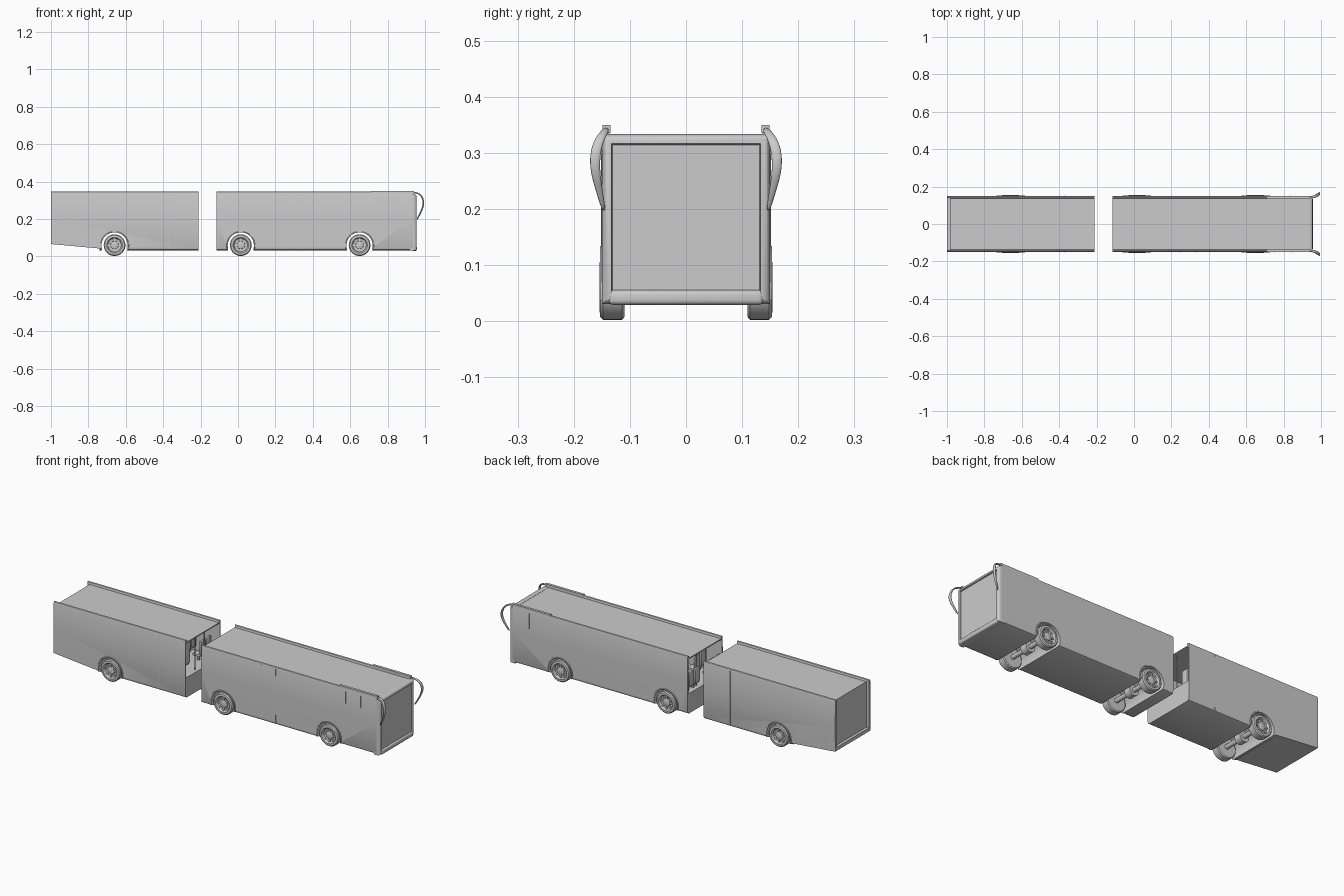
import bpy, bmesh, math
from mathutils import Matrix, Vector

if "Cube" in bpy.data.objects:
    bpy.data.objects.remove(bpy.data.objects["Cube"])


def finish(name, bm, angle=35):
    bmesh.ops.recalc_face_normals(bm, faces=bm.faces)
    me = bpy.data.meshes.new(name)
    bm.to_mesh(me)
    bm.free()
    ob = bpy.data.objects.new(name, me)
    bpy.context.collection.objects.link(ob)
    smooth(ob, angle)
    return ob


def smooth(ob, angle=35):
    bpy.ops.object.select_all(action='DESELECT')
    bpy.context.view_layer.objects.active = ob
    ob.select_set(True)
    bpy.ops.object.shade_smooth_by_angle(angle=math.radians(angle))


def add_box(bm, x0, x1, y0, y1, z0, z1):
    m = Matrix.Translation(((x0 + x1) / 2, (y0 + y1) / 2, (z0 + z1) / 2))
    m = m @ Matrix.Diagonal((x1 - x0, y1 - y0, z1 - z0, 1))
    return bmesh.ops.create_cube(bm, size=1, matrix=m)['verts']


def add_cyl(bm, p, q, r, seg=12):
    p, q = Vector(p), Vector(q)
    rot = (q - p).to_track_quat('Z', 'Y').to_matrix().to_4x4()
    bmesh.ops.create_cone(bm, cap_ends=True, segments=seg, radius1=r, radius2=r,
                          depth=(q - p).length, matrix=Matrix.Translation((p + q) / 2) @ rot)


def box(name, *dims, bevel=0):
    bm = bmesh.new()
    add_box(bm, *dims)
    if bevel:
        bmesh.ops.bevel(bm, geom=bm.edges[:], offset=bevel, segments=3, affect='EDGES', profile=0.5)
    return finish(name, bm)


def prism(name, pts, place, a, b):
    # extrude a 2D outline between a and b
    bm = bmesh.new()
    f = bm.faces.new([bm.verts.new(place(p, a)) for p in pts])
    r = bmesh.ops.extrude_face_region(bm, geom=[f])
    shift = Vector(place((0, 0), b)) - Vector(place((0, 0), a))
    bmesh.ops.translate(bm, vec=shift, verts=[v for v in r['geom'] if isinstance(v, bmesh.types.BMVert)])
    return finish(name, bm)


def cut(ob, cutter):
    m = ob.modifiers.new('cut', 'BOOLEAN')
    m.operation, m.solver, m.object = 'DIFFERENCE', 'EXACT', cutter
    bpy.context.view_layer.objects.active = ob
    bpy.ops.object.modifier_apply(modifier=m.name)
    bpy.data.objects.remove(cutter)


def arch_cutter(x):
    bm = bmesh.new()
    add_cyl(bm, (x, -0.2, 0.058), (x, 0.2, 0.058), 0.072, 40)
    add_box(bm, x - 0.072, x + 0.072, -0.2, 0.2, -0.05, 0.0)
    return finish('arch_cutter', bm)


# Body cross-section: rounded skirt, flat sides, roof sunk between side rails
HALF = [(0.138, 0.032), (0.146, 0.036), (0.15, 0.046), (0.151, 0.2), (0.15, 0.335),
        (0.148, 0.343), (0.143, 0.346), (0.138, 0.343), (0.136, 0.332)]
SECTION = HALF + [(-y, z) for y, z in reversed(HALF)]
along_x = lambda p, x: (x, p[0], p[1])
along_y = lambda p, y: (p[0], y, p[1])

# Rear section, open at the joint, with sloping tail underside and sunk back panel
rear = prism('rear_body', SECTION, along_x, -1.0, -0.21)
cut(rear, box('interior', -0.96, -0.1, -0.144, 0.144, 0.14, 0.326))
cut(rear, prism('tail_cutter', [(-0.74, 0.042), (-1.1, 0.075), (-1.1, -0.1), (-0.74, -0.1)],
                along_y, -0.3, 0.3))
cut(rear, box('back_cutter', -1.1, -0.985, -0.138, 0.138, 0.085, 0.5))
cut(rear, arch_cutter(-0.66))
smooth(rear)

# Front section, open at the joint
front = prism('front_body', SECTION, along_x, -0.115, 0.935)
cut(front, box('interior', -0.2, 0.9, -0.144, 0.144, 0.14, 0.326))
for x in (0.015, 0.65):
    cut(front, arch_cutter(x))
smooth(front)

# Front mask with rounded edges and sunk windscreen
bm = bmesh.new()
add_box(bm, 0.92, 0.955, -0.15, 0.15, 0.03, 0.333)
edges = [e for e in bm.edges if all(v.co.x > 0.95 for v in e.verts)]
bmesh.ops.bevel(bm, geom=edges, offset=0.014, segments=4, affect='EDGES', profile=0.5)
bm.normal_update()
face = max(bm.faces, key=lambda f: f.calc_center_median().x)
bmesh.ops.inset_region(bm, faces=[face], thickness=0.004)
bmesh.ops.inset_region(bm, faces=[face], thickness=0.003, depth=-0.007)
finish('front_mask', bm, 30)
bm = bmesh.new()
add_box(bm, 0.71, 0.94, 0.135, 0.149, 0.335, 0.349)
add_box(bm, 0.71, 0.94, -0.149, -0.135, 0.335, 0.349)
finish('front_roof_rail_caps', bm)
box('front_bumper', 0.93, 0.957, -0.138, 0.138, 0.029, 0.055, bevel=0.008)

# Curved mirror arms: x, y, z of the centre line and ribbon width
ARM = [(0.935, 0.142, 0.342, 0.010), (0.965, 0.145, 0.338, 0.016), (0.985, 0.157, 0.32, 0.020),
       (0.993, 0.163, 0.29, 0.020), (0.988, 0.161, 0.26, 0.018), (0.972, 0.153, 0.225, 0.012),
       (0.955, 0.146, 0.195, 0.008)]
for side, s in (('left', 1), ('right', -1)):
    bm = bmesh.new()
    rows = [[bm.verts.new((x, s * (y + k * w / 2), z)) for k in (-1, 1)] for x, y, z, w in ARM]
    for a, b in zip(rows, rows[1:]):
        bm.faces.new((a[0], a[1], b[1], b[0]))
    ob = finish(side + '_mirror_arm', bm, 60)
    sol = ob.modifiers.new('thick', 'SOLIDIFY')
    sol.thickness, sol.offset = 0.009, 0
    sub = ob.modifiers.new('round', 'SUBSURF')
    sub.levels = sub.render_levels = 2


def lathe(bm, profile, x, s, seg=40):
    # profile: (radius, y) rings about the axle line
    rings = [[bm.verts.new((x + r * math.cos(t), s * y, 0.06 + r * math.sin(t)))
              for t in (2 * math.pi * i / seg for i in range(seg))] for r, y in profile]
    for a, b in zip(rings, rings[1:]):
        for i in range(seg):
            j = (i + 1) % seg
            bm.faces.new((a[i], a[j], b[j], b[i]))
    bm.faces.new(rings[0])
    bm.faces.new(rings[-1])


TYRE = [(0.03, 0.110), (0.053, 0.110), (0.058, 0.114), (0.058, 0.148), (0.053, 0.153),
        (0.042, 0.154), (0.039, 0.152), (0.035, 0.142), (0.022, 0.139), (0.020, 0.147), (0.010, 0.150)]
for name, x in (('tail', -0.66), ('middle', 0.015), ('front', 0.65)):
    for side, s in (('left', 1), ('right', -1)):
        # Tyre, dished rim and hub
        bm = bmesh.new()
        lathe(bm, TYRE, x, s)
        finish(f'{name}_{side}_wheel', bm, 30)
        # Rim spokes
        bm = bmesh.new()
        for i in range(8):
            t = i * math.pi / 4
            vs = add_box(bm, 0.017, 0.038, 0.138, 0.147, -0.004, 0.004)
            bmesh.ops.rotate(bm, verts=vs, cent=(0, 0, 0), matrix=Matrix.Rotation(t, 3, 'Y'))
            bmesh.ops.translate(bm, verts=vs, vec=(x, 0, 0.06))
        bmesh.ops.scale(bm, vec=(1, s, 1), verts=bm.verts)
        finish(f'{name}_{side}_spokes', bm)
        # Wheel arch lip
        bm = bmesh.new()
        prev = None
        for i in range(25):
            t = math.radians(-16 + 212 * i / 24)
            cur = [bm.verts.new((x + r * math.cos(t), s * y, 0.058 + r * math.sin(t)))
                   for r, y in ((0.070, 0.142), (0.070, 0.153), (0.075, 0.153), (0.077, 0.149))]
            if prev:
                for k in range(3):
                    bm.faces.new((prev[k], prev[k + 1], cur[k + 1], cur[k]))
            prev = cur
        finish(f'{name}_{side}_arch_lip', bm)
    # Axle beam and differential
    bm = bmesh.new()
    add_cyl(bm, (x, -0.115, 0.06), (x, 0.115, 0.06), 0.012)
    add_cyl(bm, (x, -0.02, 0.06), (x, 0.02, 0.06), 0.028, 20)
    finish(name + '_axle', bm)

# Door seams, thin strips on the body sides
bm = bmesh.new()
for x in (-0.37, 0.245, 0.33):
    add_box(bm, x - 0.0015, x + 0.0015, -0.1518, -0.149, 0.04, 0.335)
for x in (0.75, 0.84):
    add_box(bm, x - 0.0015, x + 0.0015, -0.1518, -0.149, 0.26, 0.325)
add_box(bm, -0.3715, -0.3685, 0.149, 0.1518, 0.04, 0.335)
add_box(bm, 0.8335, 0.8365, 0.149, 0.1518, 0.24, 0.325)
finish('door_seams', bm)

# Seats next to the open joint
for i, (x, d) in enumerate(((-0.11, 1), (-0.02, 1), (-0.26, -1), (-0.35, -1))):
    bm = bmesh.new()
    for y in (-0.115, -0.065, 0.065, 0.115):
        add_box(bm, x - 0.006, x + 0.006, y - 0.02, y + 0.02, 0.175, 0.25)
        xs = sorted((x, x + d * 0.045))
        add_box(bm, xs[0], xs[1], y - 0.02, y + 0.02, 0.165, 0.177)
        add_box(bm, x + d * 0.022 - 0.006, x + d * 0.022 + 0.006, y - 0.006, y + 0.006, 0.138, 0.17)
    bmesh.ops.bevel(bm, geom=bm.edges[:], offset=0.002, segments=2, affect='EDGES', profile=0.5)
    finish(f'seat_row_{i + 1}', bm)

# Grab poles inside the joint openings
bm = bmesh.new()
for x in (-0.09, -0.23):
    for y in (-0.04, 0.04):
        add_cyl(bm, (x, y, 0.139), (x, y, 0.328), 0.003)
finish('grab_poles', bm)
